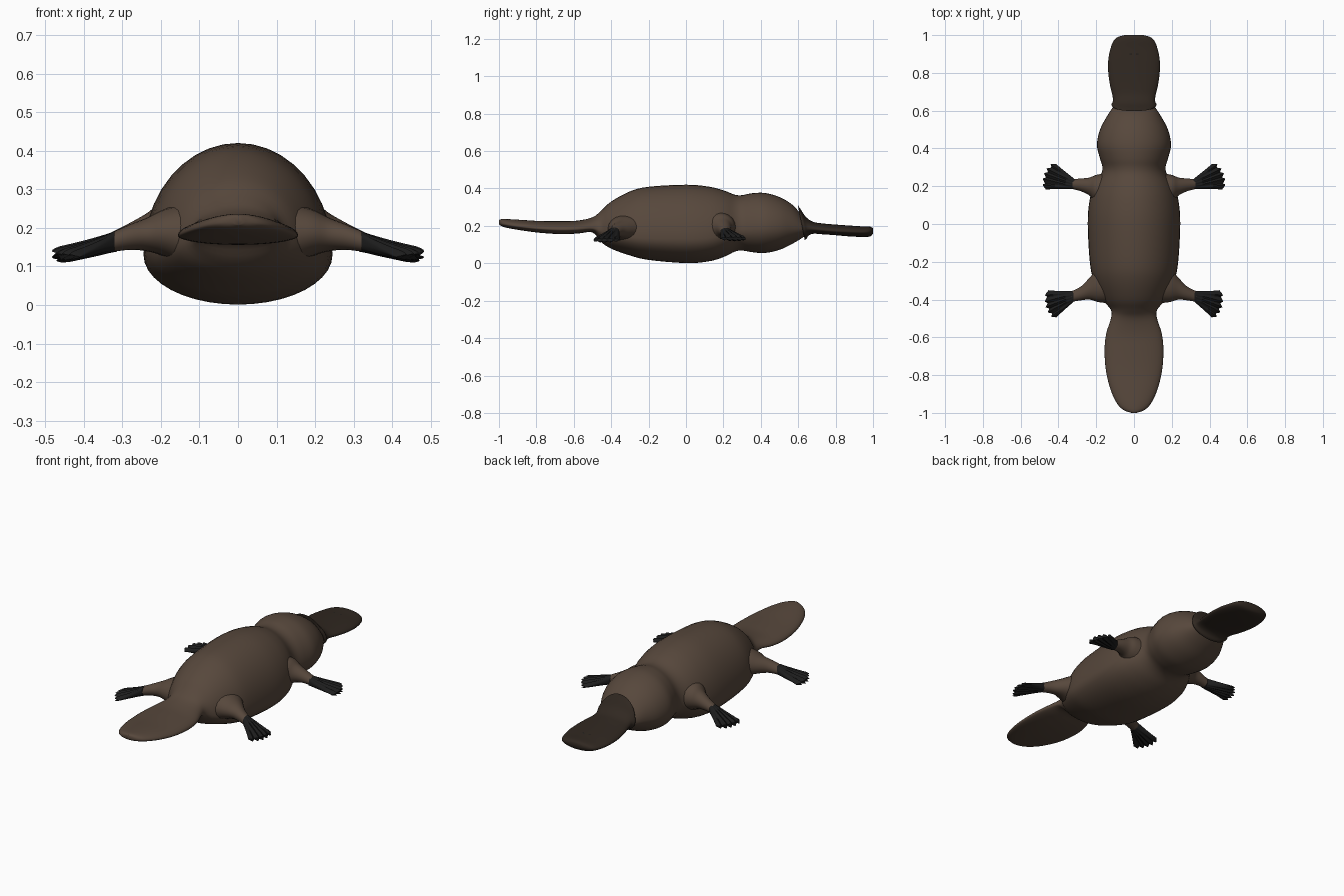
import bpy, bmesh
from math import sin, cos, pi

if "Cube" in bpy.data.objects:
    bpy.data.objects.remove(bpy.data.objects["Cube"])


def material(name, rgb):
    m = bpy.data.materials.new(name)
    m.diffuse_color = (*rgb, 1)
    m.use_nodes = True
    m.node_tree.nodes["Principled BSDF"].inputs["Base Color"].default_value = m.diffuse_color
    return m


FUR = material("fur", (0.095, 0.064, 0.045))
BILL = material("bill_skin", (0.03, 0.021, 0.015))
FOOT = material("foot_skin", (0.012, 0.012, 0.012))


def smooth_stations(st, n):
    """Catmull-Rom interpolation through station tuples."""
    out = []
    for i in range(len(st) - 1):
        a, b, c, d = st[max(i - 1, 0)], st[i], st[i + 1], st[min(i + 2, len(st) - 1)]
        for j in range(n):
            t = j / n
            out.append([0.5 * (2*q + (r - p)*t + (2*p - 5*q + 4*r - s)*t*t
                               + (3*q - p - 3*r + s)*t**3)
                        for p, q, r, s in zip(a, b, c, d)])
    return out + [list(st[-1])]


def loft(name, rings, mat, mirror=False, angle=0.9):
    bm = bmesh.new()
    vs = [[bm.verts.new(p) for p in r] for r in rings]
    n = len(vs[0])
    for a, b in zip(vs, vs[1:]):
        for k in range(n):
            bm.faces.new((a[k], a[(k + 1) % n], b[(k + 1) % n], b[k]))
    bm.faces.new(vs[0])
    bm.faces.new(vs[-1])
    bmesh.ops.recalc_face_normals(bm, faces=bm.faces)
    me = bpy.data.meshes.new(name)
    bm.to_mesh(me)
    bm.free()
    me.materials.append(mat)
    ob = bpy.data.objects.new(name, me)
    bpy.context.collection.objects.link(ob)
    if mirror:
        ob.modifiers.new("mirror", 'MIRROR')
    bpy.ops.object.select_all(action='DESELECT')
    ob.select_set(True)
    bpy.context.view_layer.objects.active = ob
    bpy.ops.object.shade_smooth_by_angle(angle=angle)
    return ob


def y_ring(y, hw, zb, zm, zt, lean=0, n=40):
    """Egg-shaped ring across y: widest at zm, from zb up to zt."""
    pts = []
    for k in range(n):
        a = 2 * pi * k / n
        dz = sin(a) * ((zt - zm) if sin(a) > 0 else (zm - zb))
        pts.append((hw * cos(a), y - lean * dz, zm + dz))
    return pts


# body with head and paddle tail: y, half width, bottom, widest height, top
body = [(-1.0, .012, .208, .218, .232), (-.985, .055, .198, .212, .236),
        (-.95, .09, .188, .205, .236), (-.88, .123, .176, .195, .232),
        (-.78, .148, .163, .185, .226), (-.67, .156, .156, .18, .225),
        (-.58, .147, .159, .182, .228), (-.5, .122, .165, .187, .246),
        (-.455, .122, .115, .175, .28), (-.4, .165, .078, .155, .33),
        (-.3, .213, .042, .14, .384), (-.2, .234, .018, .133, .409),
        (0, .245, .001, .13, .42), (.12, .236, .01, .135, .41),
        (.2, .212, .033, .15, .39), (.26, .176, .062, .17, .367),
        (.3, .167, .068, .18, .364), (.35, .181, .06, .185, .374),
        (.42, .196, .055, .19, .376), (.5, .18, .072, .19, .354),
        (.57, .143, .105, .19, .312), (.62, .11, .135, .185, .255),
        (.67, .07, .17, .185, .2)]
loft("body_head_and_tail", [y_ring(*s) for s in smooth_stations(body, 4)], FUR, angle=1.3)

# bill with the raised shield against the face (last value leans the ring back)
bill = [(.622, .112, .125, .19, .312, .2), (.632, .12, .13, .19, .29, .2),
        (.65, .112, .148, .187, .248, .15), (.68, .114, .158, .183, .222, .05),
        (.73, .126, .155, .178, .213, 0), (.8, .136, .15, .172, .207, 0),
        (.87, .136, .144, .169, .202, 0), (.93, .124, .141, .167, .198, 0),
        (.97, .108, .141, .168, .197, 0), (.99, .085, .147, .17, .194, 0),
        (1.0, .05, .16, .172, .186, 0)]
loft("bill", [y_ring(*s) for s in smooth_stations(bill, 4)], BILL, angle=1.2)

# nostrils
bpy.ops.mesh.primitive_uv_sphere_add(segments=12, ring_count=6, radius=.006,
                                     location=(0, 0, 0))
nostril = bpy.context.object
nostril.name = "nostrils"
for v in nostril.data.vertices:
    v.co = (v.co.x * 1.3 + .018, v.co.y * .8 + .9, v.co.z * .4 + .198)
nostril.data.materials.append(FOOT)
nostril.modifiers.new("mirror", 'MIRROR')


# legs: x, centre y, centre z, half depth, half height
def leg(name, st):
    loft(name, [[(x, cy + hy * cos(2*pi*k/20), cz + hz * sin(2*pi*k/20)) for k in range(20)]
                for x, cy, cz, hy, hz in smooth_stations(st, 4)], FUR, True)


leg("front_legs", [(.14, .17, .19, .1, .09), (.2, .185, .195, .075, .07),
                   (.235, .198, .19, .048, .049), (.28, .207, .179, .034, .034),
                   (.325, .211, .165, .026, .025)])
leg("back_legs", [(.13, -.32, .18, .1, .085), (.19, -.325, .187, .088, .062),
                  (.235, -.342, .183, .058, .044), (.28, -.367, .176, .037, .033),
                  (.33, -.384, .162, .028, .025)])


# webbed feet: fan between two edge lines, with five toe ridges
def foot(name, back0, back1, front0, front1, z1, bulge):
    rings, n = [], 64
    for s in [0, .1, .25, .4, .55, .7, .82, .9, .96, 1]:
        ring = []
        for k in range(n):
            a = 2 * pi * k / n
            c = cos(a)
            w = (c + 1) / 2
            toe = .5 + .5 * cos(5 * pi * (c - .2) + pi)
            out = bulge * (1 - c * c) * s * s + .014 * (toe - .5) * s ** 4
            lo = [p + (q - p) * s for p, q in zip(back0, back1)]
            hi = [p + (q - p) * s for p, q in zip(front0, front1)]
            x = lo[0] + (hi[0] - lo[0]) * w + out
            y = lo[1] + (hi[1] - lo[1]) * w + out * (.5 if front1[1] > 0 else -.5)
            thick = (.027 - .01 * s) * (1 - .55 * s * (1 - toe))
            if s > .95:
                thick *= .6 if s == 1 else .85
            h = abs(sin(a)) ** .7 * (1 if sin(a) > 0 else -1)
            ring.append((x, y, .165 + (z1 - .165) * s + thick * h))
        rings.append(ring)
    loft(name, rings, FOOT, True, 0.7)


foot("front_feet", (.315, .184), (.474, .186), (.315, .238), (.42, .322), .132, .022)
foot("back_feet", (.32, -.356), (.46, -.354), (.32, -.412), (.418, -.498), .124, .022)
